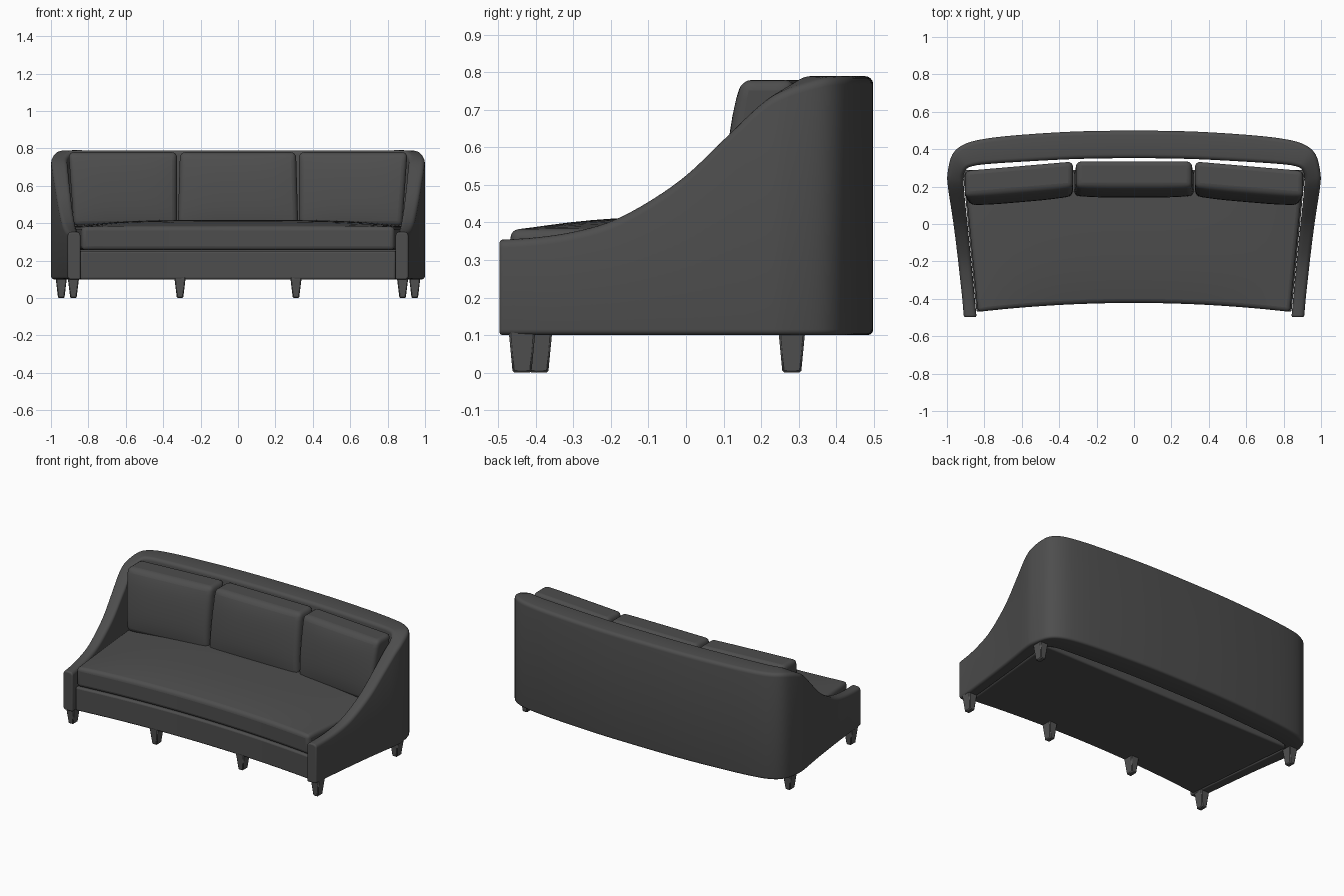
import bpy, bmesh, math
from mathutils import Vector

if "Cube" in bpy.data.objects:
    bpy.data.objects.remove(bpy.data.objects["Cube"])

fabric = bpy.data.materials.new("charcoal fabric")
fabric.diffuse_color = (0.075, 0.075, 0.075, 1)
fabric.use_nodes = True
fabric.node_tree.nodes["Principled BSDF"].inputs["Base Color"].default_value = fabric.diffuse_color
wood = bpy.data.materials.new("dark grey wood")
wood.diffuse_color = (0.085, 0.085, 0.085, 1)
wood.use_nodes = True
wood.node_tree.nodes["Principled BSDF"].inputs["Base Color"].default_value = wood.diffuse_color


def finish(name, bm, mat, bevel=0.0, segs=3, limit=50):
    bmesh.ops.recalc_face_normals(bm, faces=bm.faces)
    me = bpy.data.meshes.new(name)
    bm.to_mesh(me)
    bm.free()
    me.materials.append(mat)
    ob = bpy.data.objects.new(name, me)
    bpy.context.collection.objects.link(ob)
    bpy.ops.object.select_all(action='DESELECT')
    bpy.context.view_layer.objects.active = ob
    ob.select_set(True)
    if bevel:
        m = ob.modifiers.new("soft edges", 'BEVEL')
        m.width, m.segments = bevel, segs
        m.limit_method, m.angle_limit = 'ANGLE', math.radians(limit)
    bpy.ops.object.shade_smooth_by_angle(angle=math.radians(40))
    return ob


def block(name, mapping, counts, mat, bevel, segs=3):
    """Gridded box whose u, v, w in 0..1 are sent through a mapping."""
    bm = bmesh.new()
    cache = {}

    def vert(c):
        if c not in cache:
            cache[c] = bm.verts.new(mapping(*(c[k] / counts[k] for k in range(3))))
        return cache[c]

    for axis in range(3):
        a, b = (axis + 1) % 3, (axis + 2) % 3
        for side in (0, counts[axis]):
            for i in range(counts[a]):
                for j in range(counts[b]):
                    quad = []
                    for di, dj in ((0, 0), (1, 0), (1, 1), (0, 1)):
                        c = [0, 0, 0]
                        c[axis], c[a], c[b] = side, i + di, j + dj
                        quad.append(vert(tuple(c)))
                    bm.faces.new(quad)
    return finish(name, bm, mat, bevel, segs)


# Shell: outer x, y, inner x, y and top height, right arm front to back centre
half = [
    (0.910, -0.497, 0.842, -0.497, 0.354), (0.918, -0.40, 0.851, -0.40, 0.360),
    (0.929, -0.30, 0.860, -0.30, 0.375), (0.940, -0.20, 0.870, -0.20, 0.403),
    (0.952, -0.10, 0.880, -0.10, 0.455), (0.965, 0.00, 0.890, 0.00, 0.525),
    (0.980, 0.10, 0.901, 0.10, 0.620), (0.995, 0.20, 0.910, 0.20, 0.715),
    (0.997, 0.27, 0.912, 0.255, 0.755), (0.972, 0.37, 0.895, 0.295, 0.784),
    (0.910, 0.425, 0.860, 0.310, 0.790), (0.800, 0.455, 0.790, 0.320, 0.790),
    (0.600, 0.477, 0.600, 0.333, 0.790), (0.300, 0.495, 0.300, 0.348, 0.790),
    (0.000, 0.499, 0.000, 0.352, 0.790)]
ctrl = half + [(-a, b, -c, d, h) for a, b, c, d, h in reversed(half[:-1])]


def spline(pts, steps):
    out = []
    for i in range(len(pts) - 1):
        p0, p1, p2, p3 = (pts[min(max(i + k, 0), len(pts) - 1)] for k in (-1, 0, 1, 2))
        for s in range(steps):
            t = s / steps
            out.append([0.5 * (2 * b + (c - a) * t + (2 * a - 5 * b + 4 * c - d) * t * t
                               + (3 * b - a - 3 * c + d) * t ** 3)
                        for a, b, c, d in zip(p0, p1, p2, p3)])
    return out + [list(pts[-1])]


bm = bmesh.new()
rings = []
for xo, yo, xi, yi, h in spline(ctrl, 5):
    o, n = Vector((xo, yo)), Vector((xi, yi))
    width = (n - o).length
    inward = (n - o) / width
    ring = []
    # rounded corners: outer bottom, outer top, inner top, inner bottom
    for cs, cz, r, start in ((0, 0.1, 0.015, 270), (0, h, 0.022, 180),
                             (width, h, 0.022, 90), (width, 0.1, 0.008, 0)):
        ms = cs + (r if cs == 0 else -r)
        mz = cz + (r if cz == 0.1 else -r)
        for k in range(5):
            a = math.radians(start - k * 22.5)
            p = o + inward * (ms + r * math.cos(a))
            ring.append(bm.verts.new((p.x, p.y, mz + r * math.sin(a))))
    rings.append(ring)
for r0, r1 in zip(rings, rings[1:]):
    for k in range(len(r0)):
        j = (k + 1) % len(r0)
        bm.faces.new((r0[k], r0[j], r1[j], r1[k]))
bm.faces.new(rings[0])
bm.faces.new(rings[-1])
finish("back_and_arms", bm, fabric, 0.01, 3, 60)


# Seat base and seat cushion, both with a concave front
def seat_plan(u, v, back):
    s = 2 * u - 1
    front = -0.422 - 0.048 * s * s
    y = front + (back - front) * v
    return s * (0.842 + 0.07 * max(0, y + 0.47) / 0.72), y


def base_map(u, v, w):
    x, y = seat_plan(u, v, 0.29)
    return x, y, 0.1 + 0.152 * w


def cushion_map(u, v, w):
    x, y = seat_plan(u, v, 0.28)
    s = 2 * u - 1
    crown = 0.036 * (1 - s ** 4) * (1 - (1 - v) ** 4)
    return x * 0.992, y, 0.256 + (0.126 + crown) * w


block("seat_base", base_map, (24, 8, 2), fabric, 0.01)
block("seat_cushion", cushion_map, (24, 12, 2), fabric, 0.022, 4)


# Three leaning back cushions following the curve of the back
def back_cushion(name, xa, xb, taper_a, taper_b):
    def mapping(u, v, w):
        x = xa + taper_a * w + (xb + taper_b * w - xa - taper_a * w) * u
        bulge = (1 - (2 * u - 1) ** 4) * (1 - (2 * w - 1) ** 4)
        y = 0.150 + 0.045 * w * w + 0.145 * v - 0.012 * bulge * (1 - v)
        y -= 0.05 * max(0, abs(x) - 0.32) / 0.58
        return x, y, 0.385 + 0.395 * w + 0.004 * bulge
    block(name, mapping, (10, 3, 8), fabric, 0.028, 4)


back_cushion("middle_back_cushion", -0.322, 0.322, 0.012, -0.012)
back_cushion("right_back_cushion", 0.326, 0.878, 0.0, 0.028)
back_cushion("left_back_cushion", -0.878, -0.326, -0.028, 0.0)

# Tapered legs: four along the front, two at the rear corners
for name, x, y in (("front_leg", 0.88, -0.437), ("front_middle_leg", 0.31, -0.392),
                   ("rear_leg", 0.945, 0.282)):
    for side, sx in (("right", 1), ("left", -1)):
        def leg_map(u, v, w, cx=x * sx, cy=y):
            return (cx + (u - 0.5) * (0.034 + 0.028 * w),
                    cy + (v - 0.5) * (0.05 + 0.022 * w), 0.115 * w)
        block(side + "_" + name, leg_map, (1, 1, 1), wood, 0.005, 1)
